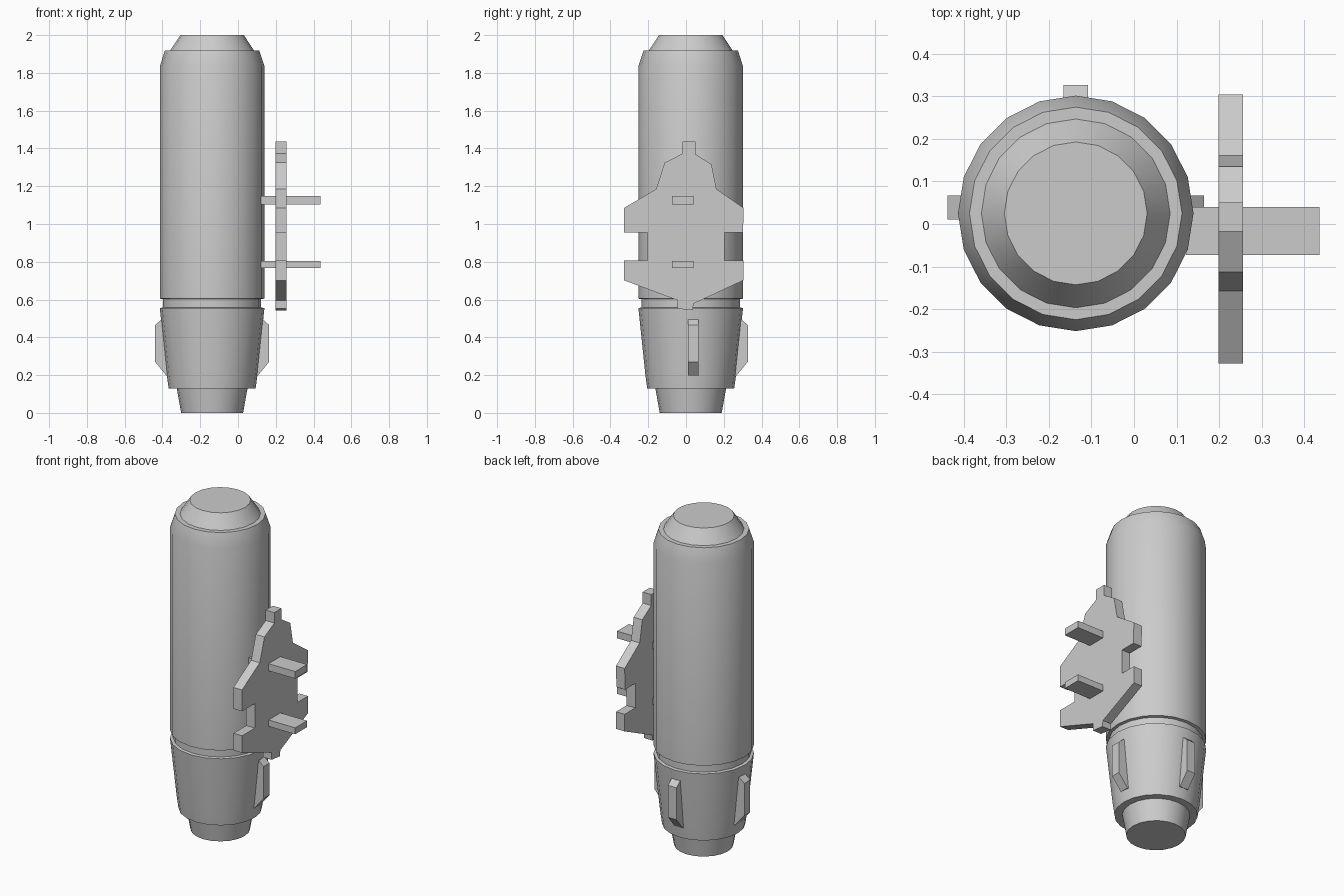
import bpy, bmesh, math

if "Cube" in bpy.data.objects:
    bpy.data.objects.remove(bpy.data.objects["Cube"])

CX, CY = -0.137, 0.025  # canister axis


def finish(name, bm):
    bmesh.ops.recalc_face_normals(bm, faces=bm.faces)
    mesh = bpy.data.meshes.new(name)
    bm.to_mesh(mesh)
    bm.free()
    ob = bpy.data.objects.new(name, mesh)
    bpy.context.collection.objects.link(ob)
    return ob


def lathe(name, profile, sides=20):
    bm = bmesh.new()
    rings = [[bm.verts.new((CX + r * math.cos(2 * math.pi * i / sides),
                            CY + r * math.sin(2 * math.pi * i / sides), z))
              for i in range(sides)] for r, z in profile]
    for a, b in zip(rings, rings[1:]):
        for i in range(sides):
            j = (i + 1) % sides
            bm.faces.new((a[i], a[j], b[j], b[i]))
    bm.faces.new(rings[0])
    bm.faces.new(rings[-1])
    ob = finish(name, bm)
    bpy.ops.object.select_all(action='DESELECT')
    bpy.context.view_layer.objects.active = ob
    ob.select_set(True)
    bpy.ops.object.shade_smooth_by_angle(angle=math.radians(30))
    return ob


def extrude(name, outline, vec):
    bm = bmesh.new()
    face = bm.faces.new([bm.verts.new(p) for p in outline])
    new = bmesh.ops.extrude_face_region(bm, geom=[face])['geom']
    # keep the starting cap so the slab is closed
    if not face.is_valid or len(bm.faces) < len(outline) + 2:
        raise RuntimeError("open slab")
    bmesh.ops.translate(bm, vec=vec,
                        verts=[v for v in new if isinstance(v, bmesh.types.BMVert)])
    return finish(name, bm)


# Canister body with nozzle, tapered collar, groove and stepped cap
lathe("canister", [
    (0.164, 0.0), (0.187, 0.128), (0.23, 0.128), (0.24, 0.2), (0.277, 0.555),
    (0.26, 0.558), (0.26, 0.602), (0.277, 0.605), (0.277, 1.835),
    (0.25, 1.918), (0.222, 1.918), (0.168, 2.0)])

# Three fins around the collar (right, back, left)
fin = [(0.2, 0.495), (0.268, 0.495), (0.302, 0.465), (0.302, 0.27),
       (0.24, 0.195), (0.2, 0.195)]
W = 0.057
FY = 0.01
extrude("fin_right", [(CX + r, FY, z) for r, z in fin], (0, W, 0))
extrude("fin_left", [(CX - r, FY, z) for r, z in fin], (0, W, 0))
extrude("fin_back", [(CX - W / 2, CY + r, z) for r, z in fin], (W, 0, 0))

# Notched side plate, outline in y and z
plate = [
    (-0.018, 1.437), (0.05, 1.437), (0.05, 1.37), (0.135, 1.316), (0.161, 1.185),
    (0.305, 1.085), (0.302, 0.955), (0.203, 0.955), (0.203, 0.806), (0.305, 0.806),
    (0.305, 0.702), (0.04, 0.578), (0.035, 0.543), (-0.045, 0.552), (-0.045, 0.596),
    (-0.328, 0.702), (-0.328, 0.806), (-0.205, 0.806), (-0.205, 0.955),
    (-0.328, 0.955), (-0.328, 1.085), (-0.158, 1.185), (-0.113, 1.325), (-0.018, 1.373)]
extrude("side_plate", [(0.199, y, z) for y, z in plate], (0.058, 0, 0))

# Flat pegs through the plate into the canister
for name, z0, z1 in (("upper_peg", 1.104, 1.147), ("lower_peg", 0.766, 0.805)):
    extrude(name, [(0.122, -0.073, z0), (0.122, 0.04, z0),
                   (0.122, 0.04, z1), (0.122, -0.073, z1)], (0.314, 0, 0))
